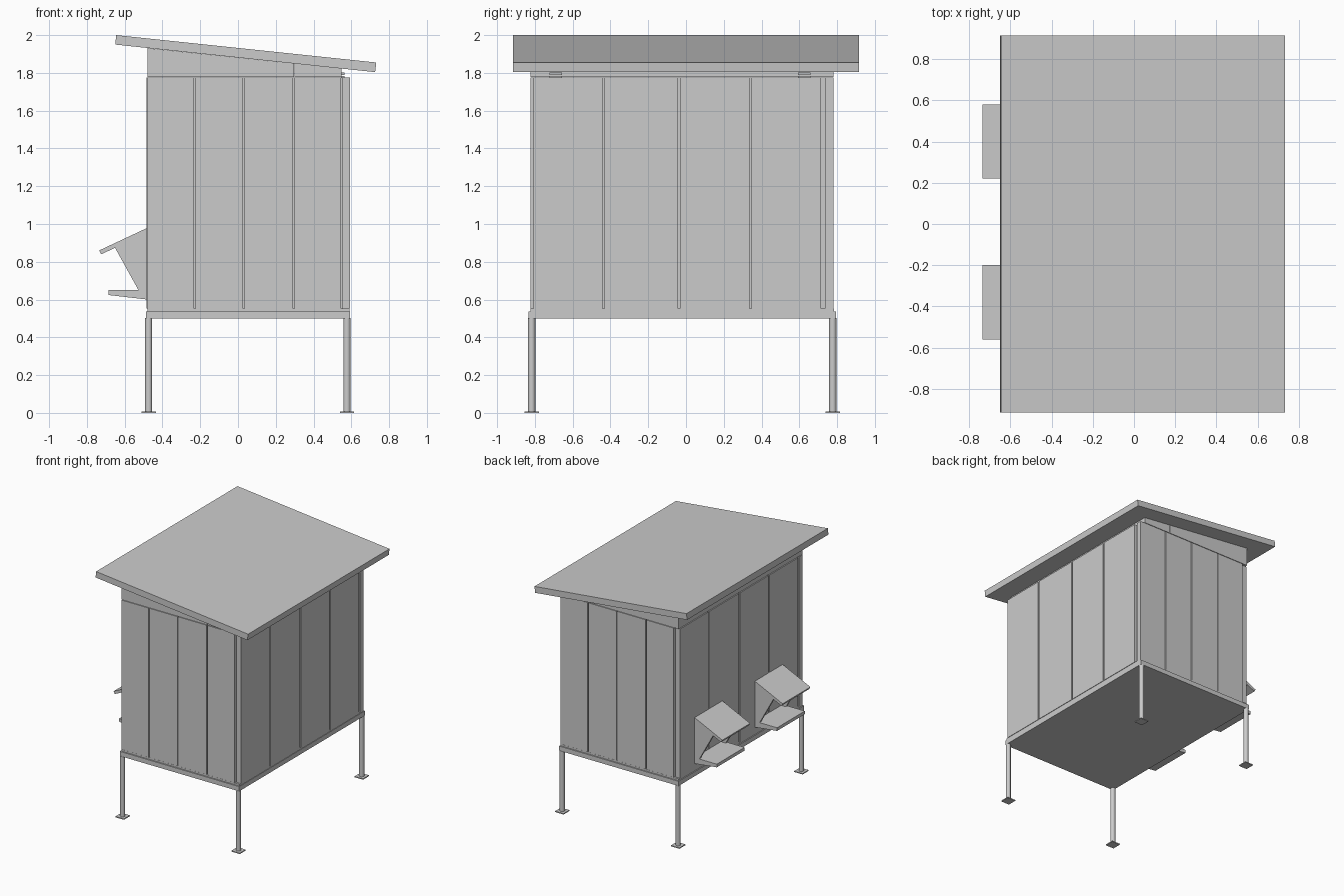
import bpy, bmesh, math

if "Cube" in bpy.data.objects:
    bpy.data.objects.remove(bpy.data.objects["Cube"])

CX, CY = 0.055, -0.02          # plan centre of the cabin


def box(name, x0, x1, y0, y1, z0, z1):
    return prism(name, [(x0, z0), (x1, z0), (x1, z1), (x0, z1)], y0, y1)


def prism(name, profile, y0, y1):
    """Extrude an (x, z) profile along y."""
    bm = bmesh.new()
    face = bm.faces.new([bm.verts.new((x, y0, z)) for x, z in profile])
    ext = bmesh.ops.extrude_face_region(bm, geom=[face])
    for v in ext["geom"]:
        if isinstance(v, bmesh.types.BMVert):
            v.co.y = y1
    bmesh.ops.recalc_face_normals(bm, faces=bm.faces)
    me = bpy.data.meshes.new(name)
    bm.to_mesh(me)
    bm.free()
    ob = bpy.data.objects.new(name, me)
    bpy.context.collection.objects.link(ob)
    return ob


def opposite_box(name, x0, x1, y0, y1, z0, z1):
    """Same box turned half a turn about the cabin centre."""
    return box(name, 2 * CX - x1, 2 * CX - x0, 2 * CY - y1, 2 * CY - y0, z0, z1)


def roof_under(x):
    return 1.949 - 0.105 * (x + 0.65)


# Sloping roof slab
prism("roof", [(-0.645, 2.0), (-0.65, 1.95), (0.726, 1.804), (0.732, 1.855)],
      -0.915, 0.915)

# Floor tray with a lip
box("floor_tray", -0.488, 0.594, -0.833, 0.793, 0.50, 0.538)
box("floor_lip", -0.48, 0.59, -0.823, 0.783, 0.538, 0.552)

# Legs with foot plates
for i, x in enumerate((-0.473, 0.577)):
    for j, y in enumerate((-0.817, 0.777)):
        bpy.ops.mesh.primitive_cylinder_add(vertices=20, radius=0.019, depth=0.5,
                                            location=(x, y, 0.252))
        leg = bpy.context.object
        leg.name = f"leg_{i}{j}"
        bpy.ops.object.shade_smooth_by_angle()
        box(f"foot_plate_{i}{j}", x - 0.038, x + 0.038, y - 0.038, y + 0.038, 0, 0.008)

# Wall panels in a pinwheel layout, separated by narrow gaps
seams_x = (-0.48, -0.23, 0.03, 0.295, 0.549)
for k, (a, b) in enumerate(zip(seams_x, seams_x[1:])):
    a += 0.004 if k else 0
    dims = (a, b - 0.004, -0.822, -0.777, 0.552, 1.775)
    box(f"front_panel_{k}", *dims)
    opposite_box(f"back_panel_{k}", *dims)
seams_y = (-0.813, -0.437, -0.037, 0.342, 0.722)
for k, (a, b) in enumerate(zip(seams_y, seams_y[1:])):
    dims = (0.551, 0.594, a + 0.006, b - 0.006, 0.552, 1.775)
    box(f"right_panel_{k}", *dims)
    opposite_box(f"left_panel_{k}", *dims)

# Tapered gable boards above the front and back walls
gable = (-0.48, -0.248, 0.298, 0.55)
for k, (a, b) in enumerate(zip(gable, gable[1:])):
    b -= 0.002
    prof = [(a, 1.779), (b, 1.779), (b, roof_under(b)), (a, roof_under(a))]
    prism(f"front_gable_{k}", prof, -0.822, -0.772)
    prism(f"back_gable_{k}", prof, 0.732, 0.782)

# Top rails under the roof on the right and left
for name, a, b in (("right_top_rail", 0.50, 0.548), ("left_top_rail", -0.48, -0.435)):
    prism(name, [(a, 1.779), (b, 1.779), (b, roof_under(b)), (a, roof_under(a))],
          -0.772, 0.732)

# Hinges on the right rail
for k, y in enumerate((-0.69, 0.625)):
    for n, z in enumerate((1.773, 1.790)):
        box(f"hinge_{k}{n}", 0.545, 0.565, y - 0.033, y + 0.033, z, z + 0.011)

# Sheltered entrances on the left: lid, landing shelf and side cheeks
for k, y in enumerate((-0.38, 0.40)):
    y0, y1 = y - 0.18, y + 0.18
    prism(f"entrance_lid_{k}",
          [(-0.479, 0.98), (-0.735, 0.86), (-0.724, 0.84), (-0.479, 0.953)], y0, y1)
    prism(f"landing_shelf_{k}",
          [(-0.479, 0.60), (-0.685, 0.624), (-0.685, 0.65), (-0.479, 0.65)], y0, y1)
    cheek = [(-0.479, 0.957), (-0.652, 0.876), (-0.527, 0.65), (-0.479, 0.65)]
    prism(f"entrance_cheek_{k}a", cheek, y0, y0 + 0.02)
    prism(f"entrance_cheek_{k}b", cheek, y1 - 0.02, y1)
